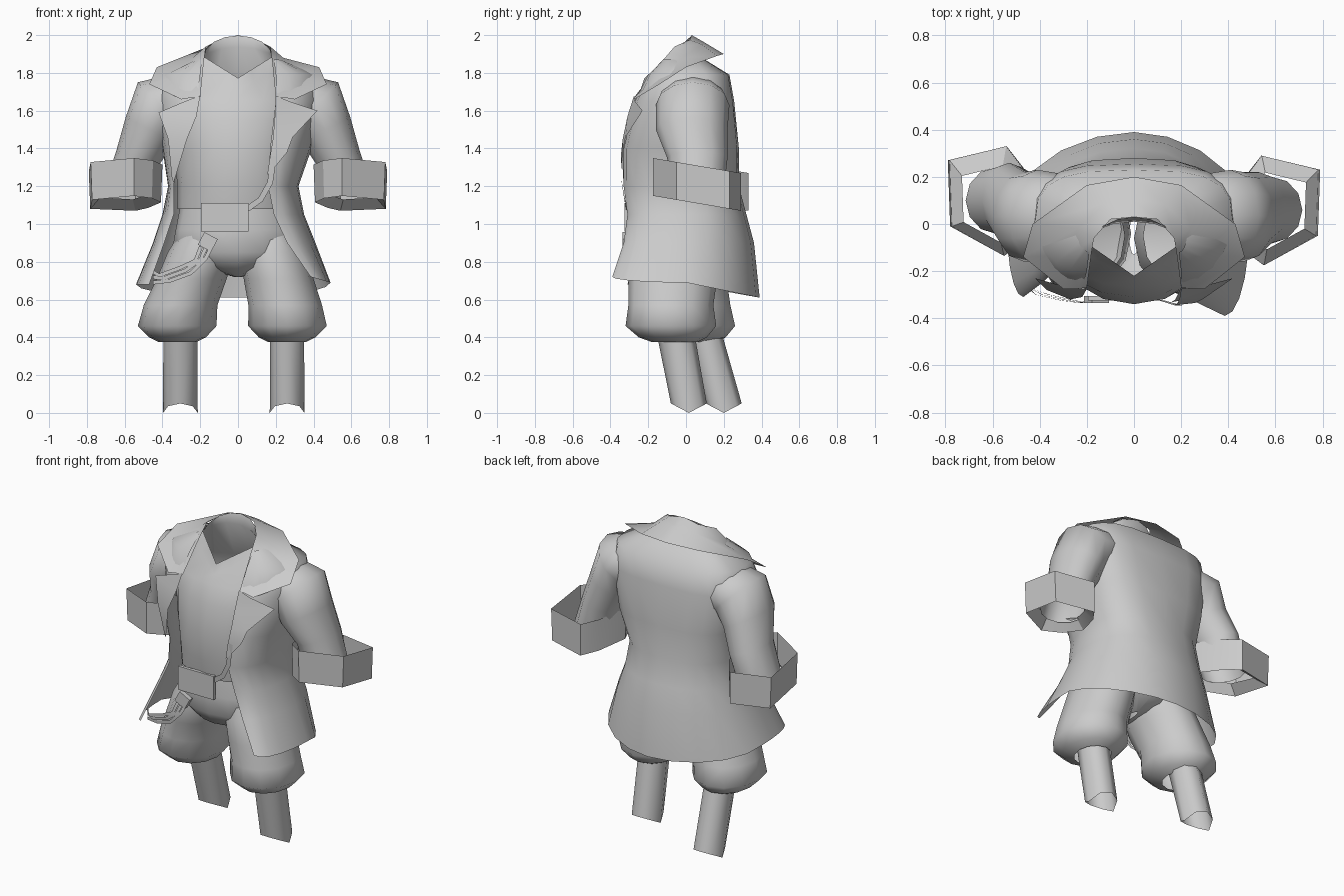
import bpy, bmesh
from math import sin, cos, pi, radians
from mathutils import Vector

if "Cube" in bpy.data.objects:
    bpy.data.objects.remove(bpy.data.objects["Cube"])

cloth = bpy.data.materials.new("grey_cloth")
cloth.use_nodes = True
GREY = (0.6, 0.6, 0.6, 1)
cloth.diffuse_color = GREY
cloth.node_tree.nodes["Principled BSDF"].inputs["Base Color"].default_value = GREY


def grid(name, rows, closed=False, angle=60):
    """Skin a surface over rows of points."""
    bm = bmesh.new()
    vs = [[bm.verts.new(p) for p in row] for row in rows]
    n = len(rows[0])
    for a, b in zip(vs, vs[1:]):
        for i in range(n if closed else n - 1):
            j = (i + 1) % n
            bm.faces.new((a[i], a[j], b[j], b[i]))
    bmesh.ops.remove_doubles(bm, verts=bm.verts, dist=0.0005)
    bmesh.ops.recalc_face_normals(bm, faces=bm.faces)
    me = bpy.data.meshes.new(name)
    bm.to_mesh(me)
    bm.free()
    return finish(bpy.data.objects.new(name, me), angle)


def finish(ob, angle):
    if not ob.users_collection:
        bpy.context.collection.objects.link(ob)
    ob.data.materials.append(cloth)
    bpy.ops.object.select_all(action="DESELECT")
    ob.select_set(True)
    bpy.context.view_layer.objects.active = ob
    bpy.ops.object.shade_smooth_by_angle(angle=radians(angle))
    return ob


def ellipse(c, rx, ry, n=12, normal=(0, 0, -1)):
    """Ring around a centre, square to a normal in the xz plane."""
    d = Vector(normal).normalized()
    u = Vector((-d.z, 0, d.x))
    return [Vector(c) + u * rx * cos(2 * pi * i / n) + Vector((0, ry * sin(2 * pi * i / n), 0))
            for i in range(n)]


def flip(rows, s):
    return [[(s * p[0], p[1], p[2]) for p in row] for row in rows]


def box(name, loc, size, tilt=0):
    bpy.ops.mesh.primitive_cube_add(size=1, location=loc, rotation=(0, radians(tilt), 0))
    ob = bpy.context.object
    ob.name = name
    ob.scale = size
    return finish(ob, 30)


def ribbon(name, pts, w):
    """Thin strap with its width across the path in the xz plane."""
    pts = [Vector(p) for p in pts]
    rows = []
    for i, p in enumerate(pts):
        d = pts[min(i + 1, len(pts) - 1)] - pts[max(i - 1, 0)]
        u = Vector((-d.z, 0, d.x)).normalized() * w / 2
        rows.append([p - u, p + u])
    return grid(name, rows)


# Shirt: closed body rising to a sloping neckline pointed at the front
shirt = [ellipse((0, -0.05, z), rx, ry, 16) for z, rx, ry in
         ((1.08, .32, .26), (1.2, .32, .28), (1.38, .34, .29), (1.55, .36, .26), (1.66, .34, .22))]
neck = []
for i in range(16):
    c, s = cos(2 * pi * i / 16), sin(2 * pi * i / 16)
    y = .125 * s if s > 0 else .125 * (abs(c) - 1)
    neck.append((.18 * c, y - .095, 1.885 + .9 * y))
shirt.append([(x * 1.25, y - .02, z - .06) for x, y, z in neck])
shirt.append(neck)
grid("shirt", shirt, True)


# Coat body: open front, each level as front edge, side and back
def half(f, s, b, k=5):
    pts = []
    e = .65 + .4 * min(1, max(0, (1.5 - f[2]) / .75))
    for i in range(k):
        t = pi / 2 * i / k
        pts.append((f[0] + (s[0] - f[0]) * sin(t), f[1] * cos(t), f[2] + (s[1] - f[2]) * sin(t)))
    for i in range(k + 1):
        t = pi / 2 * i / k
        c, q = max(cos(t), 0) ** e, sin(t) ** e
        pts.append((s[0] * c, b[0] * q, s[1] + (b[1] - s[1]) * q))
    return pts


# level: height, left edge x y, left side, right edge x y, right side, back
levels = [(1.87, .19, -.12, .23, -.19, -.12, -.23, .1),
          (1.79, .20, -.20, .42, -.20, -.20, -.42, .23),
          (1.65, .20, -.27, .44, -.22, -.27, -.44, .255),
          (1.40, .17, -.33, .39, -.31, -.28, -.40, .28),
          (1.20, .16, -.33, .32, -.34, -.20, -.37, .28),
          (1.05, .19, -.31, .35, -.34, -.20, -.40, .32),
          (0.90, .26, -.33, .41, -.39, -.25, -.45, .36)]
rows = []
for z, lx, ly, ls, rx, ry, rs, b in levels:
    left = half((lx, ly, z), (ls, z), (b, z))
    right = half((rx, ry, z), (rs, z), (b, z))
    rows.append(left + right[-2::-1])
hem_l = half((.385, -.39, .72), (.49, .69), (.39, .61))
hem_r = half((-.47, -.31, .68), (-.54, .68), (.39, .61))
rows.append(hem_l + hem_r[-2::-1])
grid("coat_body", rows)

# Turned-down collar: stand, fold and outer edge
collar = [[(0, .03, 2.0), (.1, .02, 1.975), (.17, -.06, 1.94), (.18, -.12, 1.87), (.2, -.27, 1.67)],
          [(0, .1, 1.96), (.13, .085, 1.95), (.24, -.02, 1.88), (.27, -.13, 1.80), (.24, -.275, 1.67)],
          [(0, .2, 1.9), (.2, .165, 1.89), (.43, 0, 1.83), (.47, -.14, 1.74), (.3, -.275, 1.66)]]
grid("collar", [r[:0:-1] + flip([r], -1)[0] for r in collar])

# Lapels
lapel = {"left": [[(.2, -.275, 1.68), (.27, -.27, 1.65)], [(.195, -.31, 1.57), (.42, -.23, 1.60)],
                  [(.185, -.335, 1.45), (.29, -.32, 1.46)], [(.17, -.345, 1.36), (.26, -.335, 1.38)],
                  [(.155, -.345, 1.26), (.17, -.345, 1.27)]],
         "right": [[(-.2, -.275, 1.68), (-.28, -.27, 1.65)], [(-.22, -.31, 1.57), (-.42, -.23, 1.59)],
                   [(-.27, -.32, 1.45), (-.37, -.28, 1.45)], [(-.34, -.24, 1.22), (-.35, -.24, 1.24)]]}
for side, pts in lapel.items():
    grid(side + "_lapel", pts, angle=30)

# Sleeves and wide open cuffs
cuff = [(.40, .03), (.47, .2), (.54, .29), (.79, .23), (.78, -.05), (.55, -.175), (.45, -.1)]
for side, s, dy in (("left", 1, 0), ("right", -1, .04)):
    arm = [ellipse((.22, .03, 1.66), .13, .15, 12, (1, 0, -.2)),
           ellipse((.32, .035, 1.645), .155, .18, 12, (1, 0, -.5)),
           ellipse((.41, .035, 1.63), .17, .195, 12, (1, 0, -1)),
           ellipse((.465, .03, 1.5), .145, .19, 12, (.5, 0, -1)),
           ellipse((.53, .06 + dy, 1.35), .12, .16, 12, (.3, 0, -1)),
           ellipse((.585, .06 + dy, 1.17), .13, .14, 12, (.1, 0, -1))]
    grid(side + "_sleeve", flip(arm, s), True)
    top = [(x, y + dy, 1.35 - .17 * (y + .18)) for x, y in cuff]
    low = [(.595 + (x - .595) * .96, y + dy, z - .2) for (x, y), (_, _, z) in zip(cuff, top)]
    inner = [(.595 + (x - .595) * .72, .05 + (y - .05) * .7, z + .06) for x, y, z in low]
    grid(side + "_cuff", flip([top, low, inner], s), True, 30)

# Trousers: hips and two puffed legs
grid("trouser_hips", [ellipse((0, -.05, z), rx, ry, 16) for z, rx, ry in
     ((1.12, .3, .24), (.97, .33, .255), (.85, .35, .25), (.77, .2, .2), (.72, .02, .08))], True)
for side, s, dx, dy in (("left", 1, 0, 0), ("right", -1, .06, .1)):
    leg = []
    for x, y, z, rx, ry, k in ((.16, -.05, 1.0, .12, .18, 0), (.18, -.06, .85, .18, .23, .2),
                               (.215, -.07, .71, .185, .235, .5), (.25, -.08, .57, .195, .225, .9),
                               (.262, -.08, .46, .208, .24, 1), (.26, -.07, .40, .15, .18, 1),
                               (.26, -.06, .375, .1, .12, 1)):
        leg.append(ellipse((x + dx * k, y + dy * k, z), rx, ry))
    grid(side + "_trouser_leg", flip(leg, s), True)
    # Stocking tube with an arched open end
    x = .26 + dx * .75
    y0, y1 = (-.055, .015) if s > 0 else (.09, .2)
    top = ellipse((x, y0, .42), .09, .1, 8)
    end = [(p[0], p[1], .05 * abs(sin(2 * pi * i / 8))) for i, p in
           enumerate(ellipse((x, y1, 0), .092, .095, 8))]
    grid(side + "_stocking", flip([top, end], s), True)

# Belt plate, strap, hanging block and its loose cords
box("belt_plate", (-.07, -.315, 1.035), (.25, .02, .15))
ribbon("belt_strap", [(.05, -.315, 1.08), (.12, -.325, 1.13), (.17, -.34, 1.22), (.19, -.345, 1.36)], .03)
box("hanging_block", (-.16, -.32, .905), (.08, .03, .075), 28)
for i in range(3):
    d = i * .028
    ribbon("cord_%d" % (i + 1), [(-.14 - d, -.325, .88), (-.17 - d, -.335, .82 - d / 4),
           (-.25 - d, -.325, .74 + d / 2), (-.36 - d, -.3, .7 + d / 2), (-.45, -.27, .69 + d)], .02)
